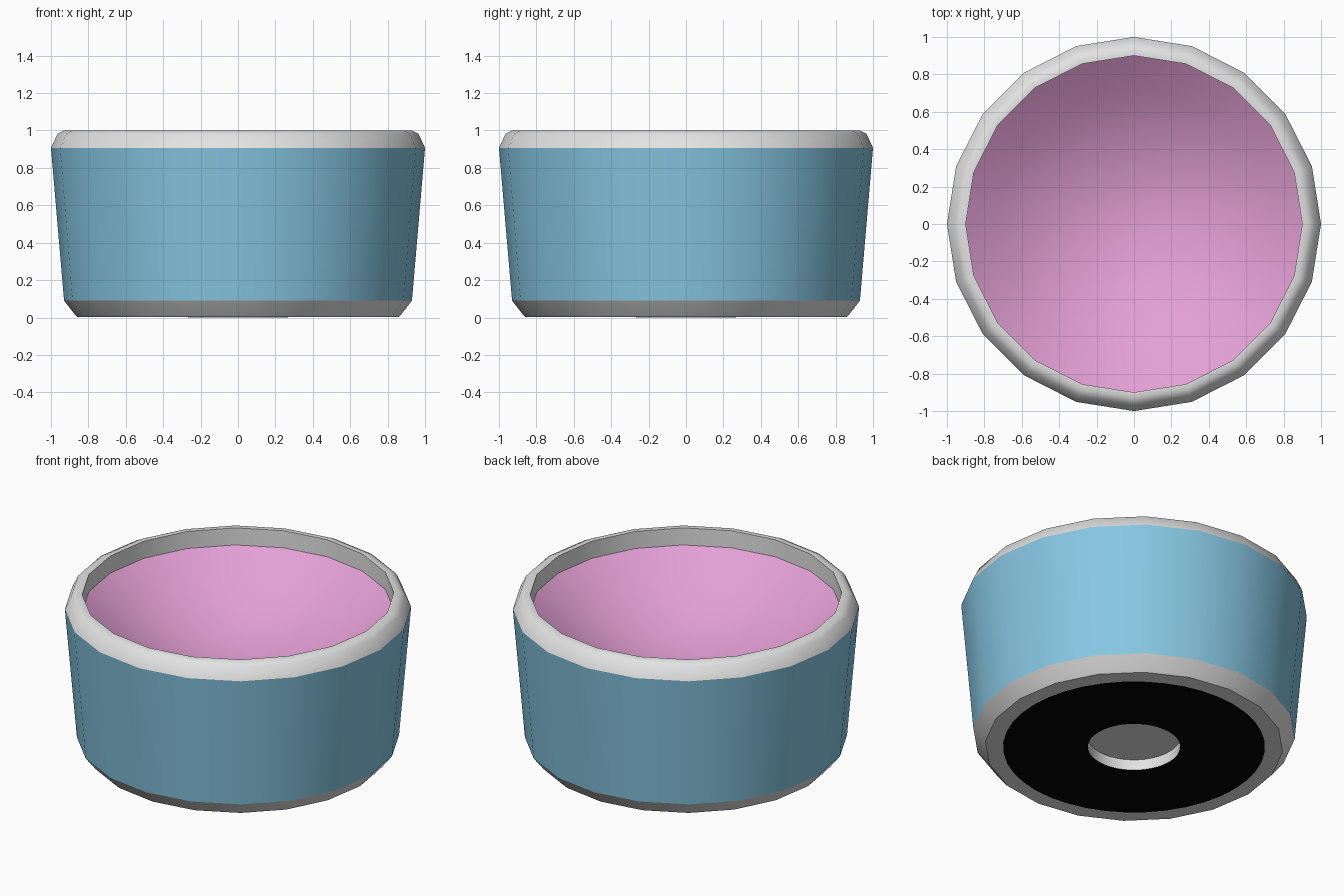
import bpy, bmesh, math

if "Cube" in bpy.data.objects:
    bpy.data.objects.remove(bpy.data.objects["Cube"])

def material(name, rgb):
    m = bpy.data.materials.new(name)
    m.diffuse_color = (*rgb, 1)
    m.use_nodes = True
    m.node_tree.nodes["Principled BSDF"].inputs["Base Color"].default_value = m.diffuse_color
    return m

WHITE = material("soft white", (0.76, 0.77, 0.76))
BLUE = material("sky blue", (0.24, 0.57, 0.76))
PINK = material("pink", (0.77, 0.35, 0.66))
BLACK = material("black", (0.001, 0.001, 0.001))

def lathe(name, profile, mat, sides=20, angle=60):
    """Revolve (radius, z) points, listed so that faces point outwards."""
    bm = bmesh.new()
    rings = []
    for r, z in profile:
        if r == 0:
            rings.append([bm.verts.new((0, 0, z))] * sides)
        else:
            rings.append([bm.verts.new((r * math.cos(2 * math.pi * k / sides),
                                        r * math.sin(2 * math.pi * k / sides), z))
                          for k in range(sides)])
    for a, b in zip(rings, rings[1:]):
        for k in range(sides):
            n = (k + 1) % sides
            bm.faces.new(list(dict.fromkeys((a[k], a[n], b[n], b[k]))))
    me = bpy.data.meshes.new(name)
    bm.to_mesh(me)
    bm.free()
    me.materials.append(mat)
    ob = bpy.data.objects.new(name, me)
    bpy.context.collection.objects.link(ob)
    bpy.ops.object.select_all(action='DESELECT')
    ob.select_set(True)
    bpy.context.view_layer.objects.active = ob
    bpy.ops.object.shade_smooth_by_angle(angle=math.radians(angle))
    return ob

# Outside: blue wall between a white foot and a rounded white rim
lathe("foot", [(0.86, 0.003), (0.87, 0.013), (0.93, 0.09)], WHITE)
lathe("outer_wall", [(0.93, 0.09), (1.0, 0.907)], BLUE)
lathe("rim", [(1.0, 0.907), (0.965, 0.982), (0.93, 1.0), (0.90, 0.999)], WHITE)
lathe("inner_rim", [(0.90, 0.999), (0.90, 0.89)], WHITE)

# Shallow concave pink inside, from the rim to the bowl centre
DEPTH, R = 0.36, 0.90
lathe("bowl_inside",
      [(R * t, 0.89 - DEPTH * (1 - t * t)) for t in (1, 0.8, 0.6, 0.4, 0.2, 0)], PINK)

# Underside: white edge, black grip ring, white recess in the middle
lathe("underside_edge", [(0.74, 0.003), (0.86, 0.003)], WHITE)
lathe("grip_ring", [(0.267, 0.0), (0.757, 0.0)], BLACK, sides=40)
lathe("base_recess", [(0, 0.068), (0.267, 0.068), (0.267, 0.0)], WHITE, sides=40)
